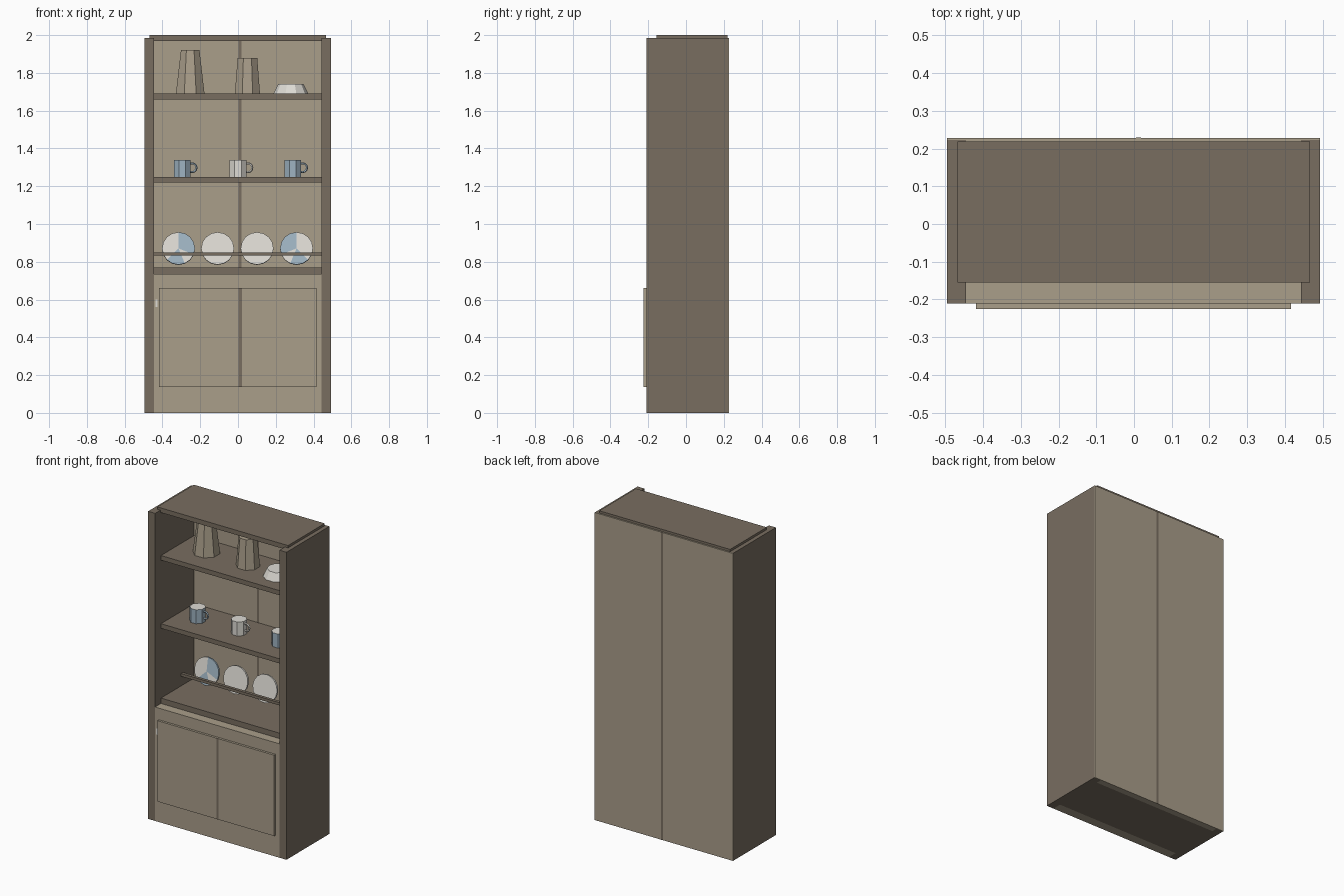
import bpy, bmesh, math
from mathutils import Matrix, Vector

if "Cube" in bpy.data.objects:
    bpy.data.objects.remove(bpy.data.objects["Cube"])


def material(name, rgb):
    m = bpy.data.materials.new(name)
    m.diffuse_color = (*rgb, 1)
    m.use_nodes = True
    m.node_tree.nodes["Principled BSDF"].inputs["Base Color"].default_value = m.diffuse_color
    return m


DARK = material("dark wood", (0.190, 0.155, 0.118))
LIGHT = material("light wood", (0.400, 0.342, 0.255))
WHITE = material("off white", (0.73, 0.71, 0.66))
BLUE = material("pale blue", (0.345, 0.455, 0.54))


def finish(name, bm, *mats):
    bmesh.ops.recalc_face_normals(bm, faces=bm.faces)
    me = bpy.data.meshes.new(name)
    bm.to_mesh(me)
    bm.free()
    for m in mats:
        me.materials.append(m)
    ob = bpy.data.objects.new(name, me)
    bpy.context.collection.objects.link(ob)
    return ob


def box(name, x, y, z, mat):
    bm = bmesh.new()
    bmesh.ops.create_cube(bm, size=1)
    for v in bm.verts:
        v.co = Vector([(a + b) / 2 + c * (b - a) for (a, b), c in zip((x, y, z), v.co)])
    return finish(name, bm, mat)


def cone(name, x, y, z0, z1, r0, r1, mat, sides=8, top=None):
    bm = bmesh.new()
    rot = Matrix.Rotation(math.pi / sides, 4, 'Z')
    bmesh.ops.create_cone(bm, cap_ends=True, segments=sides, radius1=r0, radius2=r1, depth=z1 - z0,
                          matrix=Matrix.Translation((x, y, (z0 + z1) / 2)) @ rot)
    bm.normal_update()
    if top:
        for f in bm.faces:
            f.material_index = 1 if f.normal.z > 0.9 else 0
    return finish(name, bm, mat, top or mat)


# carcass
box("left_side", (-0.495, -0.445), (-0.21, 0.222), (0, 1.985), DARK)
box("right_side", (0.443, 0.493), (-0.21, 0.222), (0, 1.985), DARK)
box("top_board", (-0.468, 0.466), (-0.155, 0.219), (1.97, 2.0), DARK)
box("bottom_board", (-0.445, 0.443), (-0.15, 0.188), (0, 0.03), DARK)
box("inner_back", (-0.445, 0.443), (0.188, 0.222), (0, 1.985), LIGHT)
box("back_panel", (-0.495, 0.493), (0.222, 0.228), (0, 1.985), LIGHT)

# shelves and plate rail
for i, (a, b) in enumerate([(0.735, 0.77), (1.22, 1.25), (1.66, 1.69)]):
    box(f"shelf_{i + 1}", (-0.445, 0.443), (-0.15, 0.188), (a, b), DARK)
box("plate_rail", (-0.445, 0.443), (0.055, 0.075), (0.832, 0.85), DARK)

# lower cupboard
box("cupboard_front", (-0.445, 0.443), (-0.21, -0.15), (0, 0.735), LIGHT)
box("door_panel", (-0.418, 0.416), (-0.225, -0.209), (0.138, 0.66), LIGHT)
box("hinge_plate", (-0.438, -0.426), (-0.211, -0.205), (0.56, 0.6), WHITE)

# thin dark seams down the middle
box("door_seam", (0.003, 0.02), (-0.2258, -0.22), (0.138, 0.66), DARK)
box("inner_seam", (0.003, 0.018), (0.187, 0.19), (0.77, 1.97), DARK)
box("back_seam", (0.005, 0.018), (0.226, 0.2285), (0, 1.985), DARK)


# leaning plates, outer pair partly blue by sector angle
def plate(name, x, side):
    bm = bmesh.new()
    bmesh.ops.create_cone(bm, cap_ends=True, cap_tris=True, segments=16,
                          radius1=0.087, radius2=0.087, depth=0.012)
    for f in bm.faces:
        c = f.calc_center_median()
        ang = math.degrees(math.atan2(c.y, c.x * side)) if side else 180
        f.material_index = 1 if -15 < ang < 100 or -125 < ang < -60 else 0
    lean = Matrix.Rotation(math.radians(80), 4, 'X')
    bm.transform(Matrix.Translation((x, 0.135, 0.87)) @ lean)
    return finish(name, bm, WHITE, BLUE)


for i, (x, side) in enumerate([(-0.315, 1), (-0.108, 0), (0.101, 0), (0.31, -1)]):
    plate(f"plate_{i + 1}", x, side)

# mugs with ring handles
for i, (x, mat) in enumerate([(-0.295, BLUE), (0.0, WHITE), (0.29, BLUE)]):
    cone(f"mug_{i + 1}", x, 0.01, 1.25, 1.34, 0.048, 0.048, mat, 8, WHITE)
    bpy.ops.mesh.primitive_torus_add(location=(x + 0.052, 0.01, 1.298), rotation=(math.pi / 2, 0, 0),
                                     major_segments=12, minor_segments=5,
                                     major_radius=0.023, minor_radius=0.006)
    handle = bpy.context.object
    handle.name = f"mug_handle_{i + 1}"
    handle.data.materials.append(mat)

# vases and upturned bowl
cone("tall_vase", -0.253, 0.04, 1.69, 1.92, 0.082, 0.053, LIGHT)
cone("short_vase", 0.05, 0.03, 1.69, 1.88, 0.072, 0.056, LIGHT)
cone("bowl", 0.28, 0.015, 1.69, 1.74, 0.092, 0.068, WHITE, 10)
